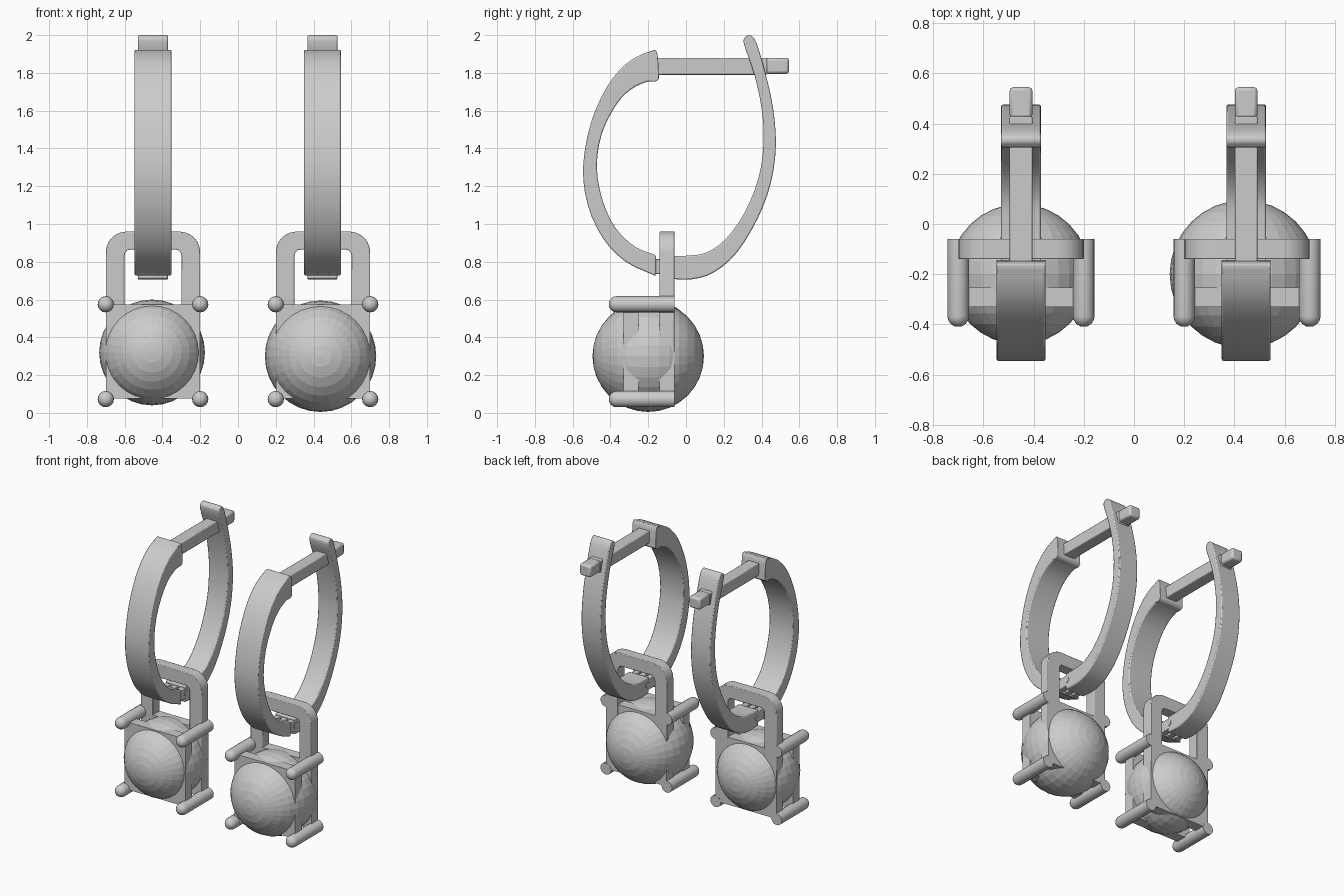
import bpy, bmesh, math
from mathutils import Matrix, Vector

if "Cube" in bpy.data.objects:
    bpy.data.objects.remove(bpy.data.objects["Cube"])


def finish(bm, name, bevel=0.0, smooth=35):
    bmesh.ops.recalc_face_normals(bm, faces=bm.faces)
    me = bpy.data.meshes.new(name)
    bm.to_mesh(me)
    bm.free()
    if smooth:
        me.shade_smooth()
        me.set_sharp_from_angle(angle=math.radians(smooth))
    ob = bpy.data.objects.new(name, me)
    bpy.context.collection.objects.link(ob)
    if bevel:
        m = ob.modifiers.new("bevel", 'BEVEL')
        m.width, m.segments = bevel, 2
        m.limit_method, m.angle_limit = 'ANGLE', math.radians(40)
    return ob


def spline(pts, n=3):
    """Catmull-Rom curve through 2D points"""
    p = [Vector(q) for q in pts]
    p = [2 * p[0] - p[1]] + p + [2 * p[-1] - p[-2]]
    out = []
    for i in range(1, len(p) - 2):
        a, b, c, d = p[i - 1:i + 3]
        for k in range(n):
            t = k / n
            out.append(0.5 * (2 * b + (c - a) * t + (2 * a - 5 * b + 4 * c - d) * t * t
                              + (3 * b - a - 3 * c + d) * t ** 3))
    return out + [p[-2]]


def band(name, outer, inner, x, width):
    """Curved strip in the yz plane with a rectangular section"""
    bm = bmesh.new()
    h = width / 2
    rows = [[bm.verts.new(v) for v in ((x - h, *o), (x + h, *o), (x + h, *i), (x - h, *i))]
            for o, i in zip(spline(outer), spline(inner))]
    for a, b in zip(rows, rows[1:]):
        for k in range(4):
            bm.faces.new((a[k], a[(k + 1) % 4], b[(k + 1) % 4], b[k]))
    bm.faces.new(rows[0])
    bm.faces.new(rows[-1])
    return finish(bm, name, 0.007)


def prism(name, pts, fixed, depth, bevel=0.0):
    """Outline in xz pushed along y from fixed to fixed + depth"""
    bm = bmesh.new()
    f = bm.faces.new([bm.verts.new((px, fixed, pz)) for px, pz in pts])
    r = bmesh.ops.extrude_face_region(bm, geom=[f])
    bmesh.ops.translate(bm, vec=(0, depth, 0),
                        verts=[v for v in r['geom'] if isinstance(v, bmesh.types.BMVert)])
    return finish(bm, name, bevel)


def box(name, lo, hi, bevel=0.0):
    return prism(name, [(lo[0], lo[2]), (hi[0], lo[2]), (hi[0], hi[2]), (lo[0], hi[2])],
                 lo[1], hi[1] - lo[1], bevel)


def arc(cx, cz, r, a0, a1, n=6):
    return [(cx + r * math.cos(math.radians(a0 + (a1 - a0) * i / n)),
             cz + r * math.sin(math.radians(a0 + (a1 - a0) * i / n))) for i in range(n + 1)]


def prong(name, x, z, r=0.043, y0=-0.41, y1=-0.06, seg=16):
    """Rod along y with a domed front end and flat back"""
    bm = bmesh.new()
    prof = [(r * math.sin(math.radians(a)), y0 + r - r * math.cos(math.radians(a)))
            for a in (20, 45, 70, 90)] + [(r, y1)]
    rings = [[bm.verts.new((x + q * math.cos(2 * math.pi * k / seg), y,
                            z + q * math.sin(2 * math.pi * k / seg))) for k in range(seg)]
             for q, y in prof]
    for a, b in zip(rings, rings[1:]):
        for k in range(seg):
            bm.faces.new((a[k], a[(k + 1) % seg], b[(k + 1) % seg], b[k]))
    bm.faces.new(rings[0])
    bm.faces.new(rings[-1])
    return finish(bm, name)


FRONT_OUT = [(-.16, 1.92), (-.23, 1.9), (-.32, 1.845), (-.42, 1.725), (-.505, 1.53), (-.545, 1.3),
             (-.52, 1.1), (-.44, .925), (-.32, .8), (-.16, .725)]
FRONT_IN = [(-.145, 1.765), (-.215, 1.75), (-.295, 1.71), (-.37, 1.63), (-.445, 1.48), (-.472, 1.3),
            (-.44, 1.12), (-.37, .975), (-.27, .88), (-.16, .835)]
BACK_OUT = [(-.09, .71), (.03, .707), (.15, .745), (.27, .85), (.38, 1.03), (.45, 1.22),
            (.476, 1.42), (.46, 1.62), (.42, 1.8), (.375, 1.955), (.345, 2.0)]
BACK_IN = [(-.09, .83), (.02, .833), (.11, .85), (.21, .92), (.31, 1.06), (.383, 1.24),
           (.41, 1.42), (.402, 1.6), (.362, 1.79), (.305, 1.96), (.325, 2.0)]

for side, x, bx, br in (("left", -.45, -.455, .28), ("right", .447, .437, .295)):
    # hoop: wide front half, slimmer back half
    band(side + "_hoop_front", FRONT_OUT, FRONT_IN, x, .195)
    band(side + "_hoop_back", BACK_OUT, BACK_IN, x, .158)
    # top end block of the front half
    band(side + "_hoop_end", [(-.2, 1.91), (-.16, 1.92), (-.148, 1.88)],
         [(-.2, 1.755), (-.16, 1.755), (-.143, 1.77)], x, .195)

    # hinge knuckles and pin
    for i in (-1, 0, 1):
        box(f"{side}_hinge_knuckle_{i + 2}", (x + i * .058 - .021, -.19, .735),
            (x + i * .058 + .021, -.05, .815), .004)
    bm = bmesh.new()
    bmesh.ops.create_cone(bm, cap_ends=True, segments=12, radius1=.022, radius2=.022, depth=.166,
                          matrix=Matrix.Translation((x, -.075, .775)) @ Matrix.Rotation(math.pi / 2, 4, 'Y'))
    finish(bm, side + "_hinge_pin")

    # post with a catch notch before the tip
    box(side + "_post", (x - .045, -.17, 1.79), (x + .045, .43, 1.88), .006)
    box(side + "_post_tip", (x - .045, .42, 1.795), (x + .045, .545, 1.88), .014)

    # hanging bail arch
    c = .45 if x > 0 else -.45
    outline = ([(c + .25, .32)] + arc(c + .14, .85, .11, 0, 90) + arc(c - .14, .85, .11, 90, 180)
               + [(c - .25, .32), (c - .15, .32)] + arc(c - .12, .835, .03, 180, 90, 3)
               + arc(c + .12, .835, .03, 90, 0, 3) + [(c + .15, .32)])
    prism(side + "_bail", outline, -.14, .08, .004)
    # square setting plates, front and back
    for nm, y in (("front", -.33), ("back", -.139)):
        box(f"{side}_setting_{nm}", (c - .249, y, .075), (c + .249, y + .078, .575))
    # corner prongs
    for sx in (-1, 1):
        for z in (.073, .575):
            prong(f"{side}_prong_{'l' if sx < 0 else 'r'}_{'low' if z < .3 else 'high'}", c + sx * .25, z)

    # bead with poles facing front and back
    bm = bmesh.new()
    bmesh.ops.create_uvsphere(bm, u_segments=32, v_segments=16, radius=br,
                              matrix=Matrix.Translation((bx, -.2, .32 if x < 0 else .3))
                              @ Matrix.Rotation(math.pi / 2, 4, 'X'))
    finish(bm, side + "_bead", smooth=0)
